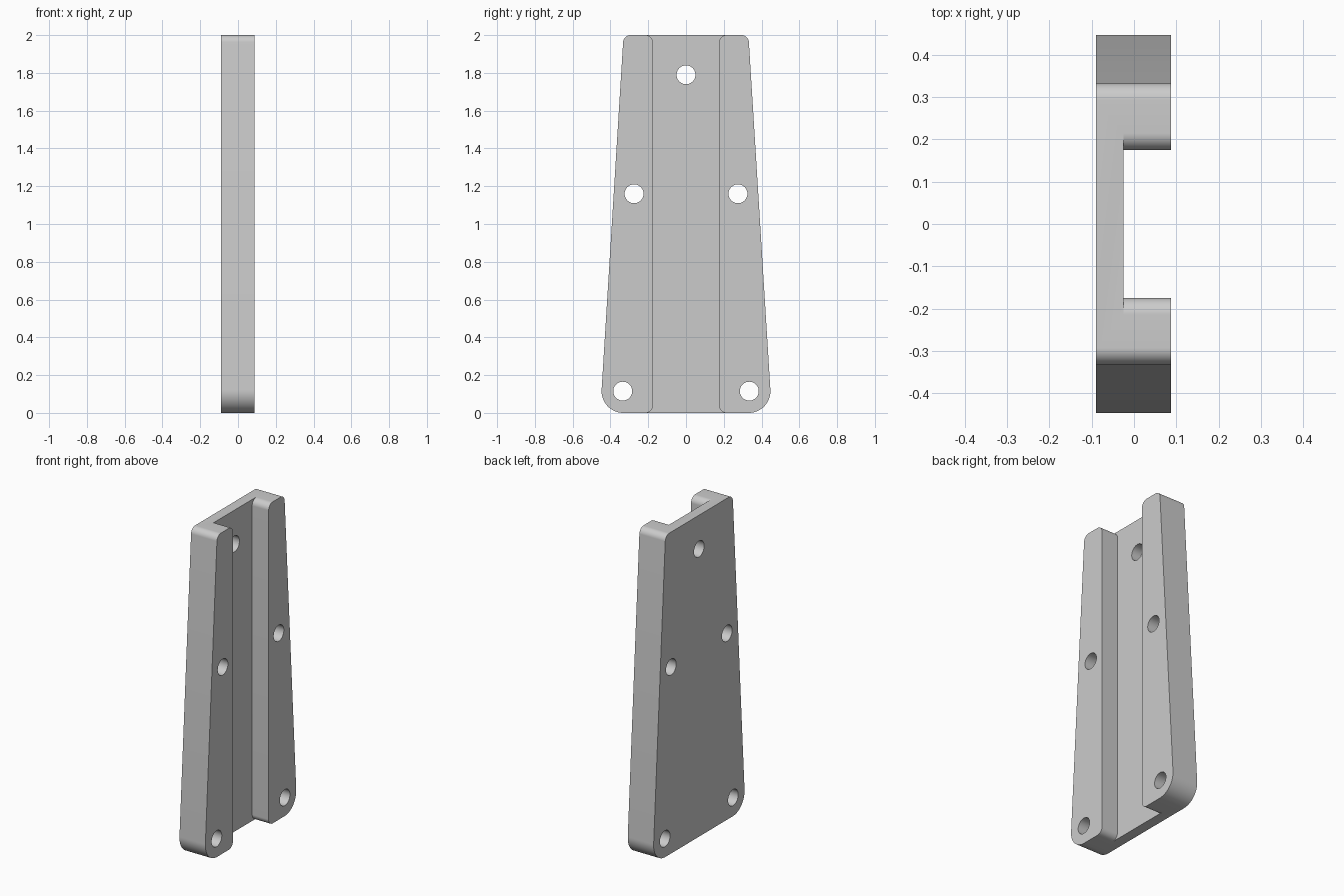
import bpy, bmesh, math

cube = bpy.data.objects.get("Cube")
if cube:
    bpy.data.objects.remove(cube, do_unlink=True)

BACK, FLOOR, FACE = -0.09, -0.025, 0.088   # depths along x
SLOT = 0.175                               # half width of the channel
LIP = 0.04                                 # rounding at the rail ends

grey = bpy.data.materials.new("light_grey")
grey.use_nodes = True
grey.diffuse_color = (0.6, 0.6, 0.6, 1)
grey.node_tree.nodes["Principled BSDF"].inputs["Base Color"].default_value = grey.diffuse_color


def arc(y, z, r, start, end, steps=16):
    """Points on an arc in the yz plane, angles in degrees."""
    angles = [math.radians(start + (end - start) * i / steps) for i in range(steps + 1)]
    return [(y + r * math.cos(a), z + r * math.sin(a)) for a in angles]


def mirrored(half):
    """Close a bottom-to-top half outline with its mirror image."""
    return half + [(-y, z) for y, z in reversed(half)]


def prism(name, outline, x0, x1):
    """Extrude a yz outline along x."""
    bm = bmesh.new()
    face = bm.faces.new([bm.verts.new((x0, y, z)) for y, z in outline])
    grown = bmesh.ops.extrude_face_region(bm, geom=[face])
    verts = [v for v in grown["geom"] if isinstance(v, bmesh.types.BMVert)]
    bmesh.ops.translate(bm, verts=verts, vec=(x1 - x0, 0, 0))
    bmesh.ops.recalc_face_normals(bm, faces=bm.faces)
    mesh = bpy.data.meshes.new(name)
    bm.to_mesh(mesh)
    bm.free()
    mesh.materials.append(grey)
    obj = bpy.data.objects.new(name, mesh)
    bpy.context.collection.objects.link(obj)
    return obj


def cut(target, cutter):
    """Subtract the cutter, then discard it."""
    cutter.hide_render = True
    mod = target.modifiers.new("cut", "BOOLEAN")
    mod.operation, mod.solver, mod.object = "DIFFERENCE", "EXACT", cutter
    bpy.context.view_layer.objects.active = target
    bpy.ops.object.modifier_apply(modifier=mod.name)
    bpy.data.objects.remove(cutter, do_unlink=True)


# Tapered plate with rounded corners
taper = math.degrees(math.atan(0.0636))
half = arc(0.332, 0.115, 0.115, -90, taper) + arc(0.293, 1.96, 0.04, taper, 90)
plate = prism("tapered_channel_plate", mirrored(half), BACK, FACE)

# Channel down the middle, flaring around the rounded rail ends
side = [(SLOT + LIP, -0.1)]
side += arc(SLOT + LIP, LIP, LIP, 270, 180)
side += arc(SLOT + LIP, 2 - LIP, LIP, 180, 90)
side += [(SLOT + LIP, 2.1)]
cut(plate, prism("channel_cutter", mirrored(side), FLOOR, FACE + 0.1))

# Screw holes
for y, z in [(0, 1.79), (-0.275, 1.16), (0.275, 1.16), (-0.335, 0.115), (0.335, 0.115)]:
    circle = arc(y, z, 0.05, 0, 360, 40)[:-1]
    cut(plate, prism("hole_cutter", circle, BACK - 0.1, FACE + 0.1))

# Smooth rounds, crisp edges
bpy.ops.object.select_all(action="DESELECT")
plate.select_set(True)
bpy.context.view_layer.objects.active = plate
bpy.ops.object.shade_smooth_by_angle(angle=math.radians(30))
